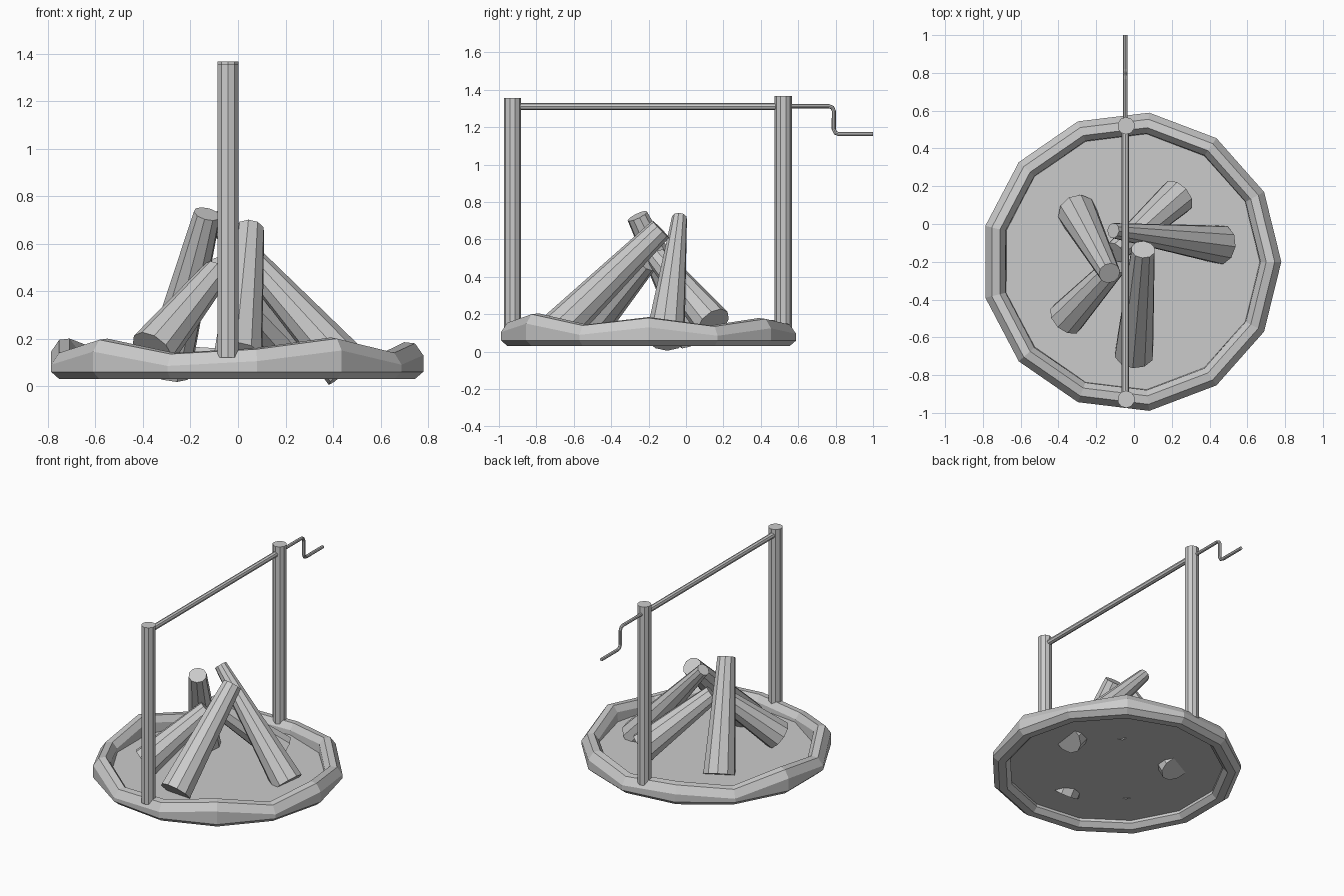
import bpy, bmesh
from math import cos, sin, tau
from mathutils import Vector

if "Cube" in bpy.data.objects:
    bpy.data.objects.remove(bpy.data.objects["Cube"])

SIDES = 13
CX, CY = -0.015, -0.2


def make_object(name, bm):
    bmesh.ops.recalc_face_normals(bm, faces=bm.faces)
    mesh = bpy.data.meshes.new(name)
    bm.to_mesh(mesh)
    bm.free()
    obj = bpy.data.objects.new(name, mesh)
    bpy.context.collection.objects.link(obj)
    return obj


def tapered(name, start, end, r1, r2, sides=10):
    """Closed round piece running between two points."""
    start, end = Vector(start), Vector(end)
    axis = end - start
    bm = bmesh.new()
    bmesh.ops.create_cone(bm, cap_ends=True, segments=sides,
                          radius1=r1, radius2=r2, depth=axis.length)
    obj = make_object(name, bm)
    obj.location = (start + end) / 2
    obj.rotation_mode = 'QUATERNION'
    obj.rotation_quaternion = axis.to_track_quat('Z', 'Y')
    return obj


def ring_point(i, radius, z):
    a = tau * i / SIDES
    return (CX + radius * cos(a), CY + radius * sin(a), z)


# Uneven rim around the fire pit, one crest height per corner
heights = [0.185, 0.14, 0.18, 0.15, 0.17, 0.14, 0.20,
           0.145, 0.20, 0.14, 0.16, 0.205, 0.145]
bm = bmesh.new()
loops = []
for i, h in enumerate(heights):
    section = [(0.71, 0.03), (0.76, 0.03), (0.795, 0.06), (0.795, h - 0.055),
               (0.76, h - 0.005), (0.715, h), (0.685, h - 0.04), (0.68, 0.06)]
    loops.append([bm.verts.new(ring_point(i, r, z)) for r, z in section])
for i in range(SIDES):
    a, b = loops[i], loops[(i + 1) % SIDES]
    for j in range(8):
        k = (j + 1) % 8
        bm.faces.new((a[j], b[j], b[k], a[k]))
make_object("pit_rim", bm)

# Ash bed
bm = bmesh.new()
bm.faces.new([bm.verts.new(ring_point(i, 0.70, 0.08)) for i in range(SIDES)])
make_object("ash_bed", bm)

# Leaning logs: thick foot, thin top
logs = {
    "front_log": ((0.0, -0.69, 0.11), (0.048, -0.135, 0.655), 0.105, 0.064),
    "right_log": ((0.46, -0.11, 0.075), (-0.11, -0.035, 0.715), 0.105, 0.041),
    "back_right_log": ((0.23, 0.145, 0.15), (-0.10, -0.15, 0.50), 0.10, 0.06),
    "back_left_log": ((-0.30, 0.06, 0.068), (-0.13, -0.26, 0.725), 0.105, 0.058),
    "front_left_log": ((-0.36, -0.50, 0.15), (-0.09, -0.21, 0.48), 0.10, 0.06),
}
for name, (foot, top, r1, r2) in logs.items():
    tapered(name, foot, top, r1, r2)

# Posts and spit bar
tapered("front_post", (-0.042, -0.928, 0.12), (-0.042, -0.928, 1.355), 0.046, 0.046)
tapered("back_post", (-0.042, 0.52, 0.12), (-0.042, 0.52, 1.367), 0.046, 0.046)
tapered("spit_bar", (-0.046, -0.93, 1.31), (-0.046, 0.52, 1.31), 0.019, 0.019, 8)

# Crank handle
path = [(0.5, 1.312), (0.765, 1.312), (0.782, 1.305), (0.79, 1.288),
        (0.79, 1.19), (0.799, 1.17), (0.818, 1.163), (1.0, 1.163)]
curve = bpy.data.curves.new("crank_handle", 'CURVE')
curve.dimensions = '3D'
curve.bevel_depth = 0.011
curve.bevel_resolution = 2
curve.use_fill_caps = True
spline = curve.splines.new('POLY')
spline.points.add(len(path) - 1)
for p, (y, z) in zip(spline.points, path):
    p.co = (-0.046, y, z, 1)
spline.use_smooth = False
crank = bpy.data.objects.new("crank_handle", curve)
bpy.context.collection.objects.link(crank)
bpy.context.view_layer.objects.active = crank
crank.select_set(True)
bpy.ops.object.convert(target='MESH')
